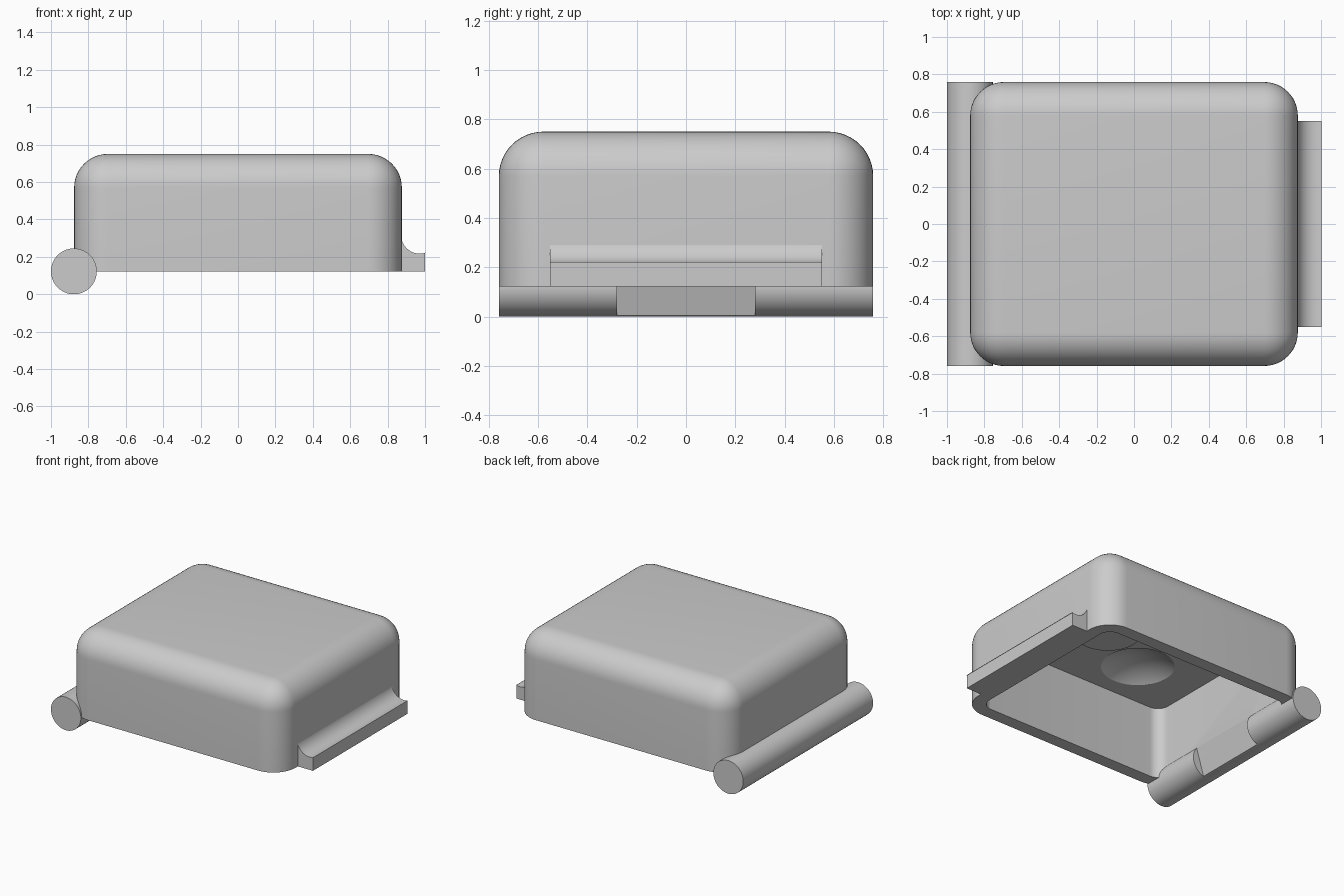
import bpy, bmesh, math
from mathutils import Matrix, Vector

if "Cube" in bpy.data.objects:
    bpy.data.objects.remove(bpy.data.objects["Cube"], do_unlink=True)

grey = bpy.data.materials.new("plain_grey")
grey.use_nodes = True
grey.diffuse_color = (0.6, 0.6, 0.6, 1)
grey.node_tree.nodes["Principled BSDF"].inputs["Base Color"].default_value = (0.6, 0.6, 0.6, 1)


def finish(name, bm, cutter=False):
    bmesh.ops.recalc_face_normals(bm, faces=bm.faces[:])
    mesh = bpy.data.meshes.new(name)
    bm.to_mesh(mesh)
    bm.free()
    mesh.materials.append(grey)
    ob = bpy.data.objects.new(name, mesh)
    bpy.context.collection.objects.link(ob)
    if cutter:
        ob.hide_render = True
        ob.hide_viewport = True
    return ob


def rounded_box(name, half_x, half_y, z0, z1, radius, round_top, cutter=False):
    bm = bmesh.new()
    bmesh.ops.create_cube(bm, size=2)
    for v in bm.verts:
        v.co = (v.co.x * half_x, v.co.y * half_y, z1 if v.co.z > 0 else z0)
    edges = []
    for e in bm.edges:
        a, b = (v.co.z for v in e.verts)
        if a != b or (round_top and a == z1):
            edges.append(e)
    bmesh.ops.bevel(bm, geom=edges, offset=radius, segments=12, profile=0.5,
                    affect='EDGES', clamp_overlap=True)
    return finish(name, bm, cutter)


def extrude_y(name, profile, y0, y1, cutter=False):
    bm = bmesh.new()
    face = bm.faces.new([bm.verts.new((x, y0, z)) for x, z in profile])
    ext = bmesh.ops.extrude_face_region(bm, geom=[face])
    verts = [g for g in ext["geom"] if isinstance(g, bmesh.types.BMVert)]
    bmesh.ops.translate(bm, verts=verts, vec=(0, y1 - y0, 0))
    return finish(name, bm, cutter)


def cut(ob, tool):
    mod = ob.modifiers.new(tool.name, 'BOOLEAN')
    mod.operation = 'DIFFERENCE'
    mod.solver = 'EXACT'
    mod.object = tool


def smooth(ob):
    # Bake the cuts first so the new edges stay sharp
    bpy.context.view_layer.update()
    deps = bpy.context.evaluated_depsgraph_get()
    mesh = bpy.data.meshes.new_from_object(ob.evaluated_get(deps))
    ob.modifiers.clear()
    ob.data = mesh
    bpy.ops.object.select_all(action='DESELECT')
    ob.select_set(True)
    bpy.context.view_layer.objects.active = ob
    bpy.ops.object.shade_smooth_by_angle(angle=math.radians(20))


HALF_X, HALF_Y, TOP = 0.876, 0.759, 0.75
R = 0.1225                      # hinge radius, also the height of the rim
WALL = 0.095
CEILING = TOP - WALL

# Hollow cover with rounded upper edges
cover = rounded_box("cover", HALF_X, HALF_Y, R, TOP, 0.18, True)
cavity = rounded_box("cavity_cutter", HALF_X - WALL, HALF_Y - WALL, -0.1, CEILING,
                     0.18 - WALL, False, True)
cut(cover, cavity)

# Round dish in the ceiling
dish_r, depth = 0.247, 0.075
ball_r = (dish_r ** 2 + depth ** 2) / (2 * depth)
bm = bmesh.new()
bmesh.ops.create_uvsphere(bm, u_segments=48, v_segments=64, radius=ball_r)
bmesh.ops.translate(bm, verts=bm.verts[:], vec=(-0.285, -0.3, CEILING + depth - ball_r))
cutaway = bmesh.ops.bisect_plane(bm, geom=bm.verts[:] + bm.edges[:] + bm.faces[:],
                                 plane_co=(0, 0, CEILING - 0.005), plane_no=(0, 0, 1),
                                 clear_inner=True)
rim = [g for g in cutaway["geom_cut"] if isinstance(g, bmesh.types.BMEdge)]
bmesh.ops.contextual_create(bm, geom=rim)
dish = finish("dish_cutter", bm, True)
cut(cover, dish)

# Hinge barrel along one side
bm = bmesh.new()
bmesh.ops.create_cone(bm, cap_ends=True, segments=64, radius1=R, radius2=R,
                      depth=2 * HALF_Y,
                      matrix=Matrix.Translation(Vector((R - 1, 0, R)))
                      @ Matrix.Rotation(math.pi / 2, 4, 'X'))
hinge = finish("hinge_barrel", bm)

# Sloping notch on the inner middle of the barrel
notch = extrude_y("notch_cutter", [(-0.848, -0.01), (-0.778, 0.22), (-0.6, 0.22),
                                   (-0.6, -0.01)], -0.28, 0.28, True)
cut(cover, notch)
cut(hinge, notch)

# Finger ledge with a concave upper side
arc = []
for i in range(17):
    a = math.radians(180 + i * 108 / 16)
    arc.append((0.972 + 0.1 * math.cos(a), 0.317 + 0.1 * math.sin(a)))
ledge = extrude_y("finger_ledge", [(0.86, R), (0.86, 0.317)] + arc
                  + [(1, 0.222), (1, R)], -0.552, 0.552)

# Low round pad on the ceiling
bm = bmesh.new()
bmesh.ops.create_cone(bm, cap_ends=True, segments=48, radius1=0.22, radius2=0.22, depth=0.04,
                      matrix=Matrix.Translation((0.17, -0.07, CEILING)))
pad = finish("ceiling_pad", bm)

for part in (cover, hinge, ledge, pad):
    smooth(part)
for tool in (cavity, dish, notch):
    bpy.data.objects.remove(tool, do_unlink=True)
